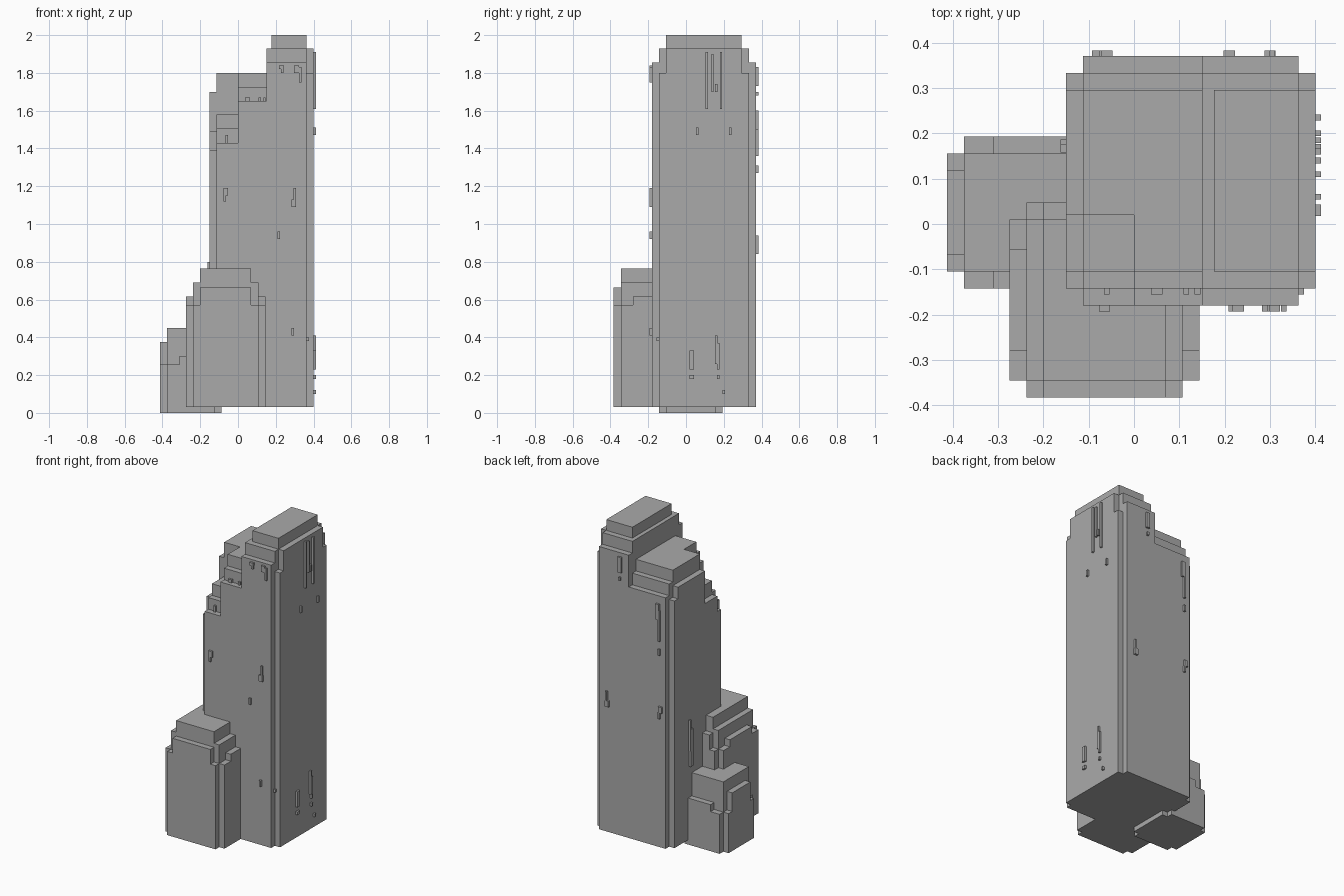
import bpy
import bmesh

cube = bpy.data.objects.get("Cube")
if cube:
    bpy.data.objects.remove(cube)

stone = bpy.data.materials.new("grey stone")
stone.use_nodes = True
GREY = (0.4, 0.4, 0.4, 1)
stone.diffuse_color = GREY
stone.node_tree.nodes["Principled BSDF"].inputs["Base Color"].default_value = GREY

STEP = 0.0375   # depth of one ledge
THIN = STEP / 3  # width and thickness of a flake


def finish(name, bm):
    bmesh.ops.remove_doubles(bm, verts=bm.verts, dist=0.0005)
    bmesh.ops.recalc_face_normals(bm, faces=bm.faces)
    mesh = bpy.data.meshes.new(name)
    bm.to_mesh(mesh)
    bm.free()
    mesh.materials.append(stone)
    block = bpy.data.objects.new(name, mesh)
    bpy.context.collection.objects.link(block)


def terraces(left, right, front, back, top, count=1, drop=2 * STEP,
             grow_front=True, grow_back=True):
    """A tier followed by lower tiers that each reach one ledge further out."""
    return [(left, right, front - k * STEP * grow_front,
             back + k * STEP * grow_back, top - k * drop) for k in range(count)]


def stepped_block(name, base, tiers):
    """Merge tiers that share one base into a single closed shell."""
    xs = sorted({x for tier in tiers for x in tier[:2]})
    ys = sorted({y for tier in tiers for y in tier[2:4]})

    def height(i, j):
        if not (0 <= i < len(xs) - 1 and 0 <= j < len(ys) - 1):
            return base
        mid_x = (xs[i] + xs[i + 1]) / 2
        mid_y = (ys[j] + ys[j + 1]) / 2
        return max([top for left, right, front, back, top in tiers
                    if left < mid_x < right and front < mid_y < back], default=base)

    bm = bmesh.new()

    def quad(*points):
        bm.faces.new([bm.verts.new(point) for point in points])

    for i in range(len(xs) - 1):
        for j in range(len(ys) - 1):
            top = height(i, j)
            if top <= base:
                continue
            left, right, front, back = xs[i], xs[i + 1], ys[j], ys[j + 1]
            corners = [(left, front), (right, front), (right, back), (left, back)]
            quad(*[(*corner, top) for corner in corners])
            quad(*[(*corner, base) for corner in reversed(corners)])
            # Walls drop down to any lower neighbour
            neighbours = [(i, j - 1), (i + 1, j), (i, j + 1), (i - 1, j)]
            for side, cell in enumerate(neighbours):
                low = height(*cell)
                if low < top:
                    start, end = corners[side], corners[(side + 1) % 4]
                    quad((*start, low), (*end, low), (*end, top), (*start, top))
    finish(name, bm)


# Main pillar: edges of its plan, with each corner notched by one ledge
LEFT, RIGHT = -0.15, 0.4
FRONT, BACK = -0.18, 0.37
inner_left, inner_right = LEFT + STEP, RIGHT - STEP
mid_front, mid_back = FRONT + STEP, BACK - STEP
core_front, core_back = mid_front + STEP, mid_back - STEP
crown, middle, split = 0.15, 0.0, 0.02
FOOT = 0.03

head = (
    terraces(crown + STEP * 0.7, inner_right, core_front, core_back, top=2.0)
    + terraces(crown, RIGHT, core_front, core_back, top=1.93)
    + terraces(crown, inner_right, mid_front, mid_back, top=1.93, count=2)
    + terraces(crown, RIGHT, mid_front, mid_back, top=1.8)
)
shoulder = (
    terraces(middle, crown, core_front, core_back, top=1.8, count=3)
    + terraces(inner_left, middle, split, core_back, top=1.8, count=3, grow_front=False)
    + terraces(LEFT, middle, split, core_back, top=1.7, count=2, grow_front=False)
)
front_corner = (
    terraces(inner_left, middle, core_front, split, top=1.58, count=3, grow_back=False)
    + terraces(LEFT, middle, core_front, split, top=1.49, count=2, drop=0.1,
               grow_back=False)
)
stepped_block("main_pillar", FOOT, head + shoulder + front_corner)

# Medium block against the front
west, east, south, north = -0.2, 0.07, -0.345, 0.01
stepped_block("front_block", FOOT, (
    terraces(west, east, south, north, top=0.765, count=2, drop=0.1)
    + terraces(west - STEP, east + STEP, south, north, top=0.69, count=2, drop=0.12)
    + terraces(west - 2 * STEP, east + 2 * STEP, south, north, top=0.57)
    + terraces(west - 2 * STEP, east + 2 * STEP, south + 0.065, north - 0.065, top=0.615)
))

# Low block on the outer side, narrowing by one ledge at its ends
west, east, south, north = -0.375, -0.125, -0.105, 0.155
stepped_block("side_block", 0.0, (
    terraces(west, east, south, north, top=0.45, count=2, drop=0.195)
    + terraces(west - STEP, east + STEP, south + STEP, north - STEP,
               top=0.375, count=2, drop=0.12)
    + terraces(west + 0.065, east, south - STEP, north + STEP, top=0.3)
))


def flakes(name, axis, plane, pieces):
    """Thin raised flakes on one wall: (position, bottom, length, width)."""
    bm = bmesh.new()
    for along, low, tall, wide in pieces:
        size = [wide, wide, tall]
        place = [along, along, low + tall / 2]
        size[axis], place[axis] = 2 * THIN, plane
        for vert in bmesh.ops.create_cube(bm, size=1)["verts"]:
            vert.co = [p + s * c for p, s, c in zip(place, size, vert.co)]
    finish(name, bm)


WIDE = 2 * THIN
SHORT, DROP, LONG = 0.02, 0.04, 0.1

# Long streaks near the top and loose flakes below
flakes("left_wall_flakes", 0, RIGHT, [
    (0.11, 1.61, 3 * LONG, THIN), (0.14, 1.7, 2 * LONG, THIN),
    (0.16, 1.7, DROP, THIN), (0.185, 1.61, 3 * LONG, THIN),
    (0.06, 1.47, DROP, THIN), (0.235, 1.47, DROP, THIN),
    (0.03, 0.23, LONG, WIDE), (0.03, 0.18, SHORT, WIDE),
    (0.16, 0.26, LONG + LONG / 2, THIN), (0.17, 0.23, LONG + DROP, THIN),
    (0.17, 0.18, SHORT, THIN), (0.2, LONG, SHORT, THIN),
])
flakes("front_wall_flakes", 1, FRONT, [
    (-0.065, 1.15, DROP, WIDE), (-0.07, 1.12, DROP, THIN),
    (0.295, 1.09, DROP, WIDE), (0.3, 1.09, LONG, THIN),
    (0.215, 0.92, DROP, THIN), (0.29, 0.41, DROP, THIN),
    (0.23, 1.82, SHORT, WIDE), (0.235, 1.8, DROP, THIN),
    (0.31, 1.8, DROP, WIDE), (0.33, 1.75, 2 * DROP, THIN),
])
flakes("front_ledge_flakes", 1, mid_front, [
    (0.05, 1.65, SHORT, WIDE), (0.115, 1.65, SHORT, THIN), (0.14, 1.65, SHORT, THIN),
    (-0.06, 1.43, DROP, THIN), (inner_right, 0.38, SHORT, WIDE),
])
flakes("rear_wall_flakes", 1, BACK, [
    (0.21, 1.73, LONG, WIDE), (0.21, 1.68, SHORT, THIN),
    (-0.06, 1.5, LONG, WIDE), (-0.07, 1.36, 2 * LONG, THIN), (-0.07, 1.27, DROP, THIN),
    (-0.08, 0.9, DROP, WIDE), (-0.07, 0.86, DROP, THIN),
    (0.3, 0.84, DROP, WIDE), (0.305, 0.84, LONG, THIN),
])
flakes("right_wall_flakes", 0, LEFT, [
    (0.17, 0.5, 2 * LONG + DROP, WIDE), (0.18, 0.6, 2 * LONG, THIN),
])
